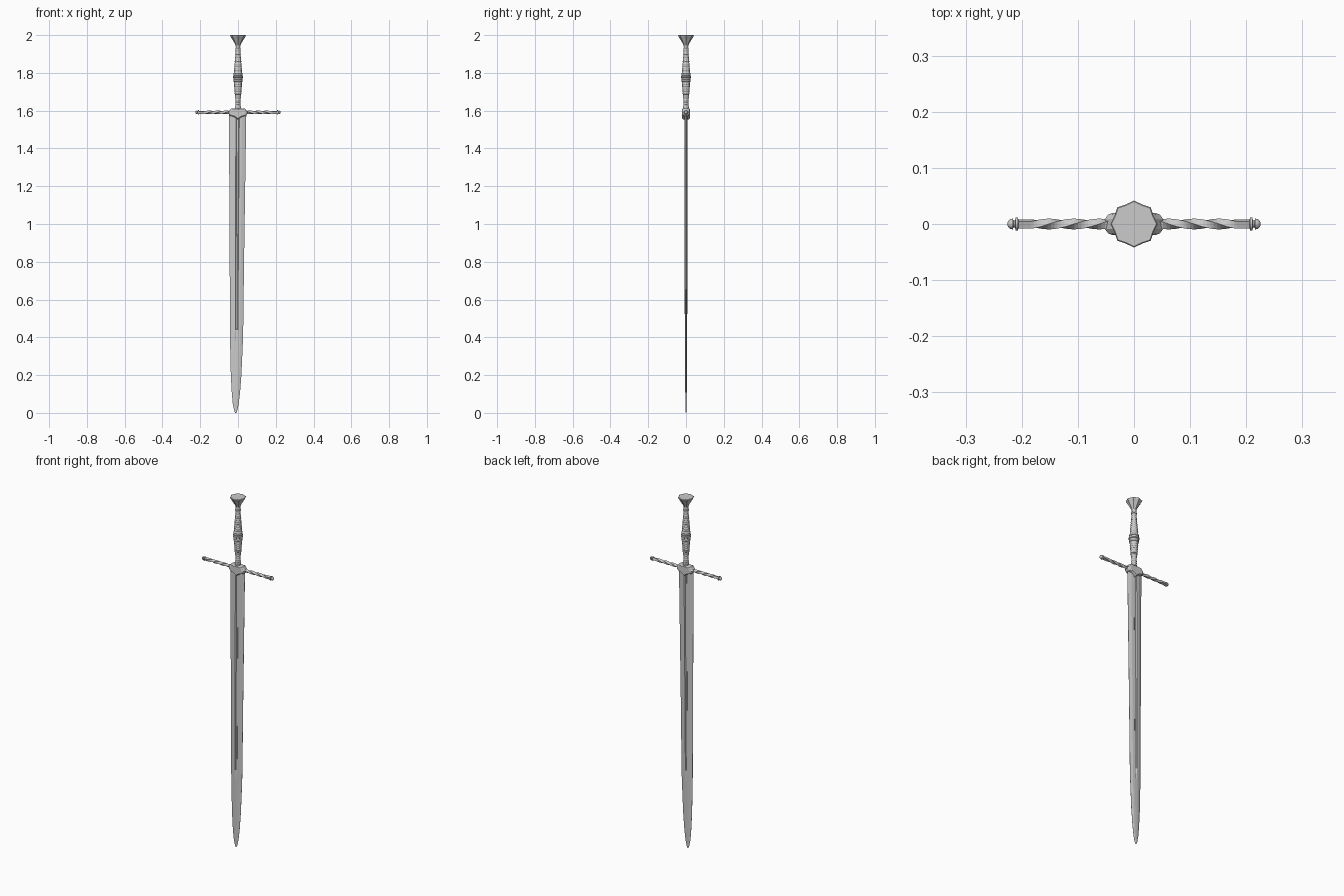
import bpy, bmesh
from math import sin, cos, pi

if "Cube" in bpy.data.objects:
    bpy.data.objects.remove(bpy.data.objects["Cube"])


def loft(name, rings, smooth=None):
    """Skin closed rings of equal point count and cap both ends."""
    bm = bmesh.new()
    vs = [[bm.verts.new(p) for p in r] for r in rings]
    n = len(vs[0])
    for a, b in zip(vs, vs[1:]):
        for i in range(n):
            j = (i + 1) % n
            bm.faces.new((a[i], a[j], b[j], b[i]))
    bm.faces.new(vs[0])
    bm.faces.new(vs[-1])
    bmesh.ops.recalc_face_normals(bm, faces=bm.faces)
    me = bpy.data.meshes.new(name)
    bm.to_mesh(me)
    bm.free()
    ob = bpy.data.objects.new(name, me)
    bpy.context.collection.objects.link(ob)
    if smooth:
        bpy.ops.object.select_all(action='DESELECT')
        bpy.context.view_layer.objects.active = ob
        ob.select_set(True)
        bpy.ops.object.shade_smooth_by_angle(angle=smooth)
    return ob


def interp(pts, z):
    for (a, ra), (b, rb) in zip(pts, pts[1:]):
        if z <= b:
            return ra + (rb - ra) * (z - a) / (b - a)
    return pts[-1][1]


def circle(r, n, z):
    return [(r * cos(2 * pi * i / n), r * sin(2 * pi * i / n), z) for i in range(n)]


# Blade: slightly off-centre taper, twin-ridged with a fuller fading out near z 0.4
# (z, centre x, half width, half thickness, fuller depth factor)
stations = [(0.003, -.012, .003, .0012, 1), (0.015, -.012, .009, .002, 1),
            (0.05, -.012, .016, .003, 1), (0.11, -.011, .022, .004, 1),
            (0.2, -.010, .028, .005, 1), (0.38, -.008, .034, .006, 1),
            (0.44, -.0075, .035, .0065, .45), (0.8, -.006, .038, .007, .4),
            (1.2, -.004, .042, .0075, .4), (1.59, -.002, .046, .008, .4)]
rings = []
for z, cx, w, t, f in stations:
    half = [(-1, .08), (-.55, .85), (-.2, 1), (-.1, f), (.1, f), (.2, 1), (.55, .85), (1, .08)]
    ring = [(cx + u * w, -v * t, z) for u, v in half]
    ring += [(cx + u * w, v * t, z) for u, v in reversed(half)]
    rings.append(ring)
loft("blade", rings)

# Guard block: shield-shaped outline with bevelled front and back
side = [(.037, 1.612), (.044, 1.602), (.052, 1.592), (.049, 1.582),
        (.041, 1.573), (.022, 1.568), (.010, 1.560)]
outline = side + [(0, 1.553)] + [(-x, z) for x, z in reversed(side)]
rings = []
for y, s in [(-.020, .72), (-.017, .88), (-.009, 1), (.009, 1), (.017, .88), (.020, .72)]:
    rings.append([(x * s, y, 1.588 + (z - 1.588) * (s + 1) / 2) for x, z in outline])
loft("guard_block", rings)

# Cross-guard arms: twisted square bars with collars and button ends
for sgn, label in ((1, "right"), (-1, "left")):
    rings = []
    for k in range(29):
        f = k / 28
        x = sgn * (.04 + .168 * f)
        a0 = pi / 4 + 1.6 * pi * min(f / .85, 1)
        rings.append([(x, .0095 * cos(a0 + i * pi / 2), 1.591 + .0095 * sin(a0 + i * pi / 2))
                      for i in range(4)])
    loft(label + "_guard_arm", rings)
    knob = [(.206, .008), (.207, .0118), (.211, .0118), (.212, .006), (.215, .006),
            (.216, .0095), (.220, .009), (.224, .006), (.2255, .002)]
    loft(label + "_guard_knob",
         [[(sgn * x, r * cos(2 * pi * i / 12), 1.591 + r * sin(2 * pi * i / 12))
           for i in range(12)] for x, r in knob], 0.6)

# Grip: swelling wooden core wrapped with wire ridges
profile = [(1.605, .014), (1.66, .013), (1.69, .017), (1.75, .0215), (1.77, .024),
           (1.785, .024), (1.80, .0215), (1.86, .017), (1.92, .012), (1.945, .012)]
rings = []
steps = 84
for k in range(steps + 1):
    z = 1.605 + .335 * k / steps
    ridge = .0011 if k % 3 == 1 else -.0004
    rings.append(circle(interp(profile, z) + ridge, 16, z))
loft("grip", rings, 0.5)

# Raised bands around the grip
for z, r in ((1.618, .0155), (1.692, .019), (1.778, .0275), (1.795, .0245),
             (1.760, .0245), (1.925, .0145)):
    loft("grip_band", [circle(r - .004, 16, z - .006), circle(r, 16, z - .003),
                       circle(r, 16, z + .003), circle(r - .004, 16, z + .006)], 0.6)

# Pommel: flared and scalloped into eight flutes
rings = []
for z, r, d in [(1.93, .011, .02), (1.945, .0125, .05), (1.955, .017, .08),
                (1.968, .025, .1), (1.982, .033, .1), (1.992, .040, .1),
                (1.998, .042, .1), (2.0, .040, .1)]:
    ring = []
    for i in range(32):
        a = 2 * pi * i / 32
        rr = r * (1 - d * abs(sin(4 * a)))
        ring.append((rr * cos(a), rr * sin(a), z))
    rings.append(ring)
loft("pommel", rings)

# Rest the tip on the ground
for v in bpy.data.objects["blade"].data.vertices:
    if v.co.z < .004:
        v.co.z = 0
